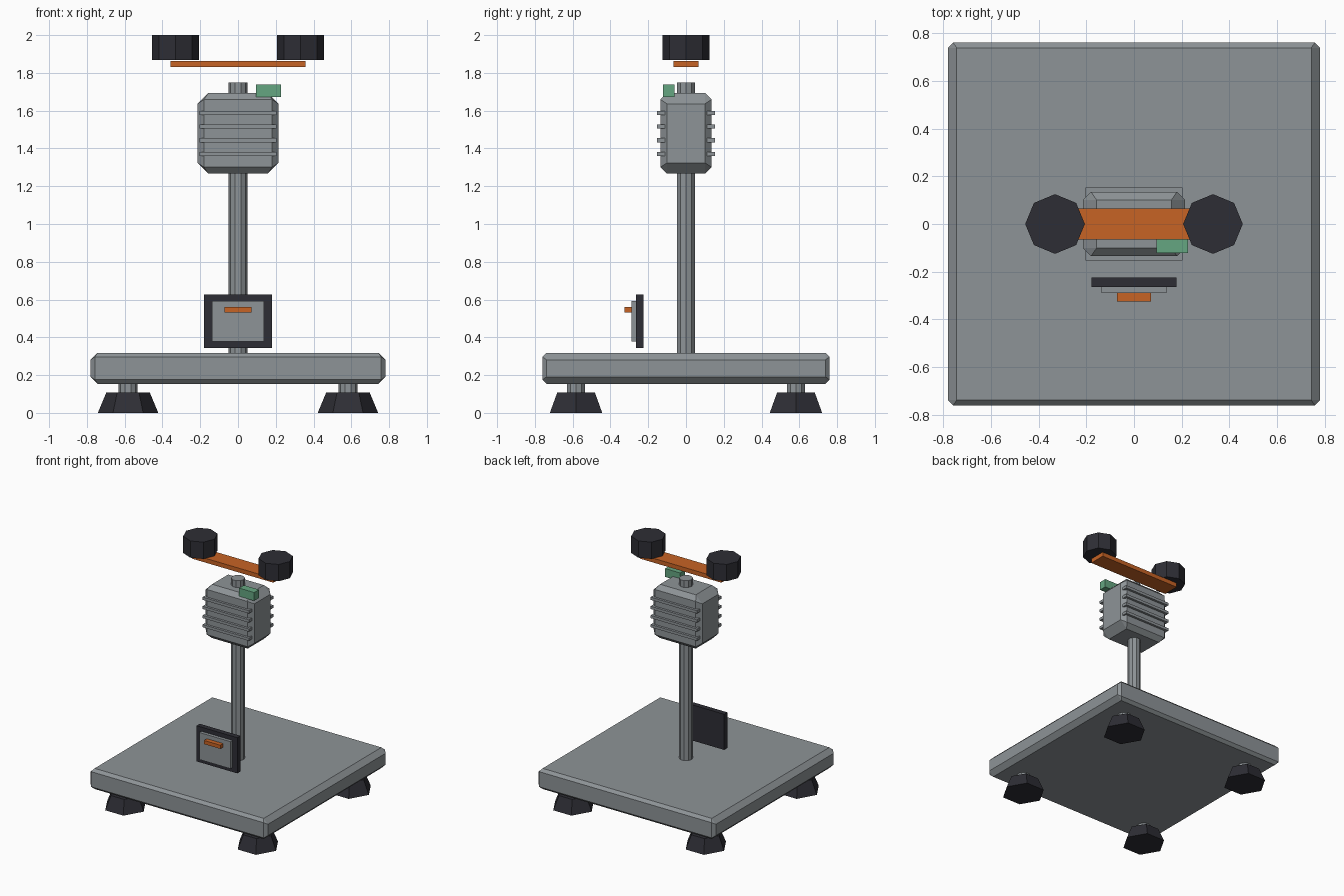
import bpy
import bmesh
from math import pi
from mathutils import Matrix, Vector

cube = bpy.data.objects.get("Cube")
if cube:
    bpy.data.objects.remove(cube, do_unlink=True)


def material(name, rgb):
    m = bpy.data.materials.new(name)
    m.use_nodes = True
    m.diffuse_color = (*rgb, 1)
    m.node_tree.nodes["Principled BSDF"].inputs["Base Color"].default_value = (*rgb, 1)
    return m


GREY = material("steel grey", (0.27, 0.295, 0.31))
DARK = material("dark rubber", (0.027, 0.027, 0.035))
ORANGE = material("orange", (0.57, 0.125, 0.018))
GREEN = material("green", (0.13, 0.38, 0.22))


def finish(name, bm, mat):
    bmesh.ops.recalc_face_normals(bm, faces=bm.faces)
    mesh = bpy.data.meshes.new(name)
    bm.to_mesh(mesh)
    bm.free()
    mesh.materials.append(mat)
    obj = bpy.data.objects.new(name, mesh)
    bpy.context.collection.objects.link(obj)
    return obj


def box(name, centre, size, mat):
    bm = bmesh.new()
    bmesh.ops.create_cube(bm, size=1, matrix=Matrix.Translation(centre) @ Matrix.Diagonal((*size, 1)))
    return finish(name, bm, mat)


def chamfered_box(name, centre, size, a, b, mat):
    """Box with wide chamfers (a) across x and z, narrow ones (b) elsewhere."""
    bm = bmesh.new()
    half = Vector(size) / 2
    for sx in (-1, 1):
        for sy in (-1, 1):
            for sz in (-1, 1):
                for inset in ((a, b, 0), (b, 0, b), (0, b, a)):
                    p = half - Vector(inset)
                    bm.verts.new(Vector(centre) + Vector((sx * p.x, sy * p.y, sz * p.z)))
    bmesh.ops.convex_hull(bm, input=bm.verts)
    bmesh.ops.dissolve_limit(bm, angle_limit=0.03, verts=bm.verts, edges=bm.edges)
    return finish(name, bm, mat)


def cylinder(name, x, y, z0, z1, r0, r1, sides, mat):
    """Upright prism or frustum with a corner pointing along y."""
    bm = bmesh.new()
    place = Matrix.Translation((x, y, (z0 + z1) / 2)) @ Matrix.Rotation(pi / 2, 4, "Z")
    bmesh.ops.create_cone(bm, cap_ends=True, segments=sides, radius1=r0, radius2=r1,
                          depth=z1 - z0, matrix=place)
    return finish(name, bm, mat)


# Base slab and its four feet
chamfered_box("base", (0, 0, 0.236), (1.56, 1.52, 0.164), 0.037, 0.022, GREY)
for side, x in (("right", -0.582), ("left", 0.582)):
    for end, y in (("front", -0.582), ("back", 0.582)):
        cylinder(f"{end}_{side}_foot", x, y, 0, 0.108, 0.16, 0.115, 6, DARK)
        cylinder(f"{end}_{side}_foot_stem", x, y, 0.1, 0.17, 0.05, 0.05, 10, GREY)

# Pole and motor housing with cooling fins
cylinder("pole", 0, 0, 0.31, 1.3, 0.05, 0.05, 10, GREY)
chamfered_box("motor_housing", (0, 0, 1.48), (0.428, 0.27, 0.427), 0.057, 0.034, GREY)
for i in range(4):
    box(f"cooling_fin_{i + 1}", (0, 0, 1.371 + i * 0.0725), (0.406, 0.307, 0.022), GREY)
cylinder("motor_shaft", 0, 0, 1.68, 1.748, 0.05, 0.05, 10, GREY)
box("terminal_block", (0.161, -0.091, 1.705), (0.132, 0.06, 0.066), GREEN)

# Rotor arm with a weight at each end
box("rotor_arm", (0, 0, 1.847), (0.715, 0.132, 0.034), ORANGE)
for side, x in (("right", -0.331), ("left", 0.331)):
    cylinder(f"{side}_weight", x, 0, 1.867, 2, 0.125, 0.125, 8, DARK)

# Control panel
box("panel_frame", (0, -0.244, 0.485), (0.358, 0.04, 0.283), DARK)
box("panel_plate", (0, -0.276, 0.486), (0.274, 0.026, 0.215), GREY)
box("panel_handle", (0, -0.306, 0.547), (0.143, 0.037, 0.029), ORANGE)
